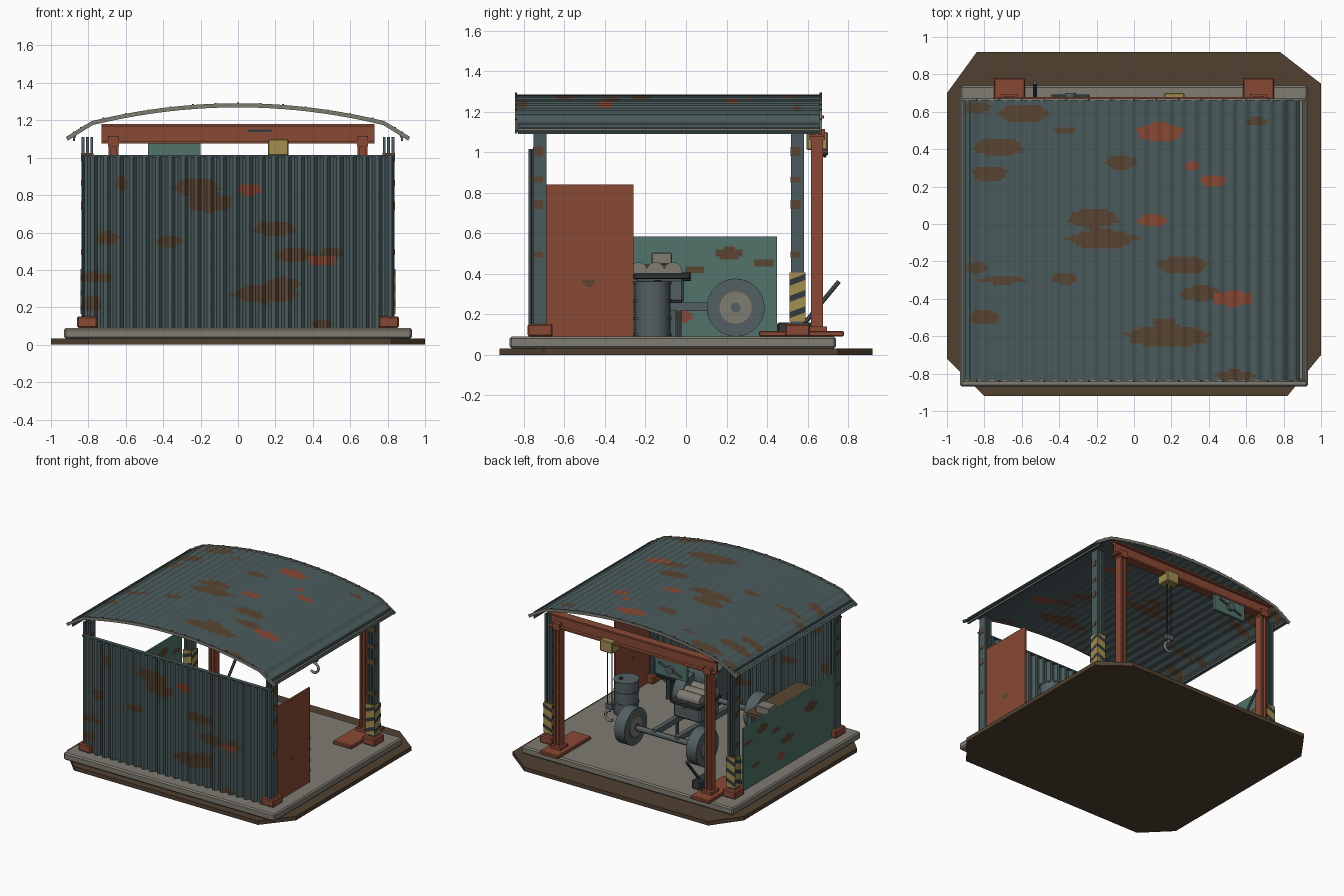
import bpy, bmesh, math
from mathutils import Vector

cube = bpy.data.objects.get("Cube")
if cube:
    bpy.data.objects.remove(cube, do_unlink=True)


def material(name, r, g, b):
    m = bpy.data.materials.new(name)
    m.use_nodes = True
    m.diffuse_color = (r, g, b, 1)
    m.node_tree.nodes["Principled BSDF"].inputs["Base Color"].default_value = (r, g, b, 1)
    return m


STEEL = material("teal steel", .07, .105, .107)
RUST = material("brown rust", .1, .06, .033)
RED = material("red oxide", .25, .066, .036)
CONCRETE = material("concrete", .21, .2, .165)
GREEN = material("faded green", .082, .175, .145)
YELLOW = material("hazard yellow", .37, .27, .08)
GREY = material("blue grey", .088, .115, .122)
DARK = material("dark iron", .035, .042, .045)
EARTH = material("earth", .083, .052, .03)


def finish(name, bm, *mats):
    me = bpy.data.meshes.new(name)
    bmesh.ops.recalc_face_normals(bm, faces=bm.faces)
    bm.to_mesh(me)
    bm.free()
    ob = bpy.data.objects.new(name, me)
    bpy.context.collection.objects.link(ob)
    for m in mats:
        me.materials.append(m)
    return ob


def box(name, mat, x, y, z, bevel=0):
    """Box from three (low, high) ranges."""
    bm = bmesh.new()
    bmesh.ops.create_cube(bm, size=1)
    for v in bm.verts:
        v.co = [(a + b) / 2 + c * (b - a) for c, (a, b) in zip(v.co, (x, y, z))]
    ob = finish(name, bm, mat)
    if bevel:
        mod = ob.modifiers.new("bevel", "BEVEL")
        mod.width, mod.segments = bevel, 1
    return ob


def rod(name, mat, a, b, r, sides=24):
    """Cylinder between two points."""
    a, b = Vector(a), Vector(b)
    bpy.ops.mesh.primitive_cylinder_add(vertices=sides, radius=r, depth=(b - a).length, location=(a + b) / 2)
    ob = bpy.context.object
    ob.name = name
    ob.rotation_euler = (b - a).to_track_quat("Z", "Y").to_euler()
    ob.data.materials.append(mat)
    bpy.ops.object.shade_smooth_by_angle()
    return ob


def sheet(name, nu, nv, place, thick, mats, patches=(), reds=(), axes=(0, 1)):
    """Grid sheet, with ragged oval patches in hundredths of a unit."""
    bm = bmesh.new()
    rows = [[bm.verts.new(place(i / nu, j / nv)) for i in range(nu + 1)] for j in range(nv + 1)]
    for low, high in zip(rows, rows[1:]):
        for i in range(nu):
            bm.faces.new((low[i], low[i + 1], high[i + 1], high[i]))
    for f in bm.faces:
        c = f.calc_center_median() * 100
        u, v = c[axes[0]], c[axes[1]]
        for k, group in enumerate((patches, reds), 1):
            for pu, pv, ru, rv in group:
                wobble = 1 + .2 * math.sin(v * 1.3 + pu)
                if ((u - pu) / ru) ** 2 * wobble + ((v - pv) / rv) ** 2 < 1:
                    f.material_index = k
    ob = finish(name, bm, *mats)
    mod = ob.modifiers.new("thickness", "SOLIDIFY")
    mod.thickness, mod.offset = thick, 0
    return ob


# Ground and slab
bm = bmesh.new()
outline = [(-.84, .92), (.78, .92), (1, .75), (1, -.7), (.82, -.92), (-.8, -.92), (-1, -.72), (-1, .7)]
face = bm.faces.new([bm.verts.new((x, y, 0)) for x, y in outline])
top = bmesh.ops.extrude_face_region(bm, geom=[face])["geom"]
bmesh.ops.translate(bm, vec=(0, 0, .032), verts=[v for v in top if isinstance(v, bmesh.types.BMVert)])
finish("ground_plate", bm, EARTH)
box("floor_slab", CONCRETE, (-.93, .93), (-.87, .74), (.032, .09), .01)


# Arched corrugated roof
def arch(x):
    return 1.283 - .1 * (x / .8) ** 2 - .36 * max(0, abs(x) - .78)


def roof_point(u, v):
    x = -.91 + 1.82 * u
    return x, -.835 + 1.5 * v, arch(x) - .006 + .005 * math.sin(u * 27 * math.tau)


roof_rust = [(-59, 59, 13, 5), (-72, 41, 13, 5), (-77, 27, 9, 4), (-84, 62, 7, 3), (-7, 33, 8, 4),
             (-22, 3, 13, 5), (-17, -8, 18, 5), (26, -22, 13, 5), (36, -37, 11, 4), (18, -60, 22, 6),
             (-37, -29, 7, 3), (-84, -23, 6, 3), (-70, -30, 12, 2), (-80, -50, 8, 4), (66, 55, 6, 2),
             (16, -52, 6, 2), (54, -81, 10, 3), (-37, 50, 6, 2)]
roof_red = [(14, 49, 12, 5), (42, 23, 7, 3), (10, 2, 8, 3), (53, -40, 11, 4), (31, 31, 4, 2)]
sheet("roof_sheet", 162, 100, roof_point, .008, (STEEL, RUST, RED), roof_rust, roof_red)
for name, y in (("front", -.845), ("back", .66)):
    sheet(name + "_roof_trim", 40, 1,
          lambda u, v: (-.915 + 1.83 * u, y + .012 * v, arch(-.915 + 1.83 * u) - .003),
          .022, (CONCRETE,))
    for i in range(15):
        x = -.84 + .12 * i
        box(name + "_roof_bolt", DARK, (x - .005, x + .005), (y, y + .012), (arch(x) + .005, arch(x) + .012))
for s in (-1, 1):
    x = sorted((s * .865, s * .9))
    box("eave_rail", CONCRETE, x, (-.83, .66), (1.108, 1.118))
    x = sorted((s * .872, s * .882))
    box("eave_web", STEEL, x, (-.83, .66), (1.09, 1.14))


# Corrugated front wall
def wall_point(u, v):
    wave = max(-1, min(1, 2 * math.sin(u * 24 * math.tau)))
    return -.83 + 1.66 * u, -.763 + .011 * wave, .09 + .92 * v


wall_rust = [(-22, 84, 12, 5), (-15, 76, 12, 5), (-37, 55, 7, 3), (-77, 36, 10, 3), (-70, 57, 6, 4),
             (20, 62, 11, 4), (14, 27, 17, 5), (24, 32, 9, 4), (30, 48, 10, 4), (50, 49, 6, 3),
             (-62, 86, 3, 4), (-78, 22, 5, 4), (45, 11, 6, 2)]
sheet("front_wall", 192, 60, wall_point, .006, (STEEL, RUST, RED), wall_rust,
      [(6, 83, 7, 3), (45, 45, 8, 3)], (0, 2))
box("front_wall_cap", STEEL, (-.83, .83), (-.778, -.748), (1.005, 1.015))

# Side panels
sheet("green_side_panel", 60, 30, lambda u, v: (-.815, -.69 + 1.14 * u, .09 + .495 * v), .014,
      (GREEN, RUST, RED), [(21, 50, 7, 3), (38, 45, 5, 2), (4, 42, 5, 2), (-10, 30, 8, 3), (30, 24, 5, 2),
                           (-40, 44, 8, 4)], [(-2, 19, 5, 3)], (1, 2))
sheet("red_side_panel", 30, 40, lambda u, v: (.81, -.73 + .47 * u, .09 + .75 * v), .014,
      (RED, RUST), [(-48, 36, 3, 2)], (), (1, 2))

# Corner posts, footings, hazard sleeves
for s in (-1, 1):
    for place, y in (("front", -.72), ("back", .55)):
        x = s * .805
        box(place + "_post_web", STEEL, (x - .008, x + .008), (y - .03, y + .03), (.09, 1.11))
        for e in (-.024, .024):
            box(place + "_post_flange", STEEL, (x + e - .007, x + e + .007), (y - .032, y + .032), (.09, 1.11))
        box(place + "_footing", RED, (x - .055, x + .055), (y - .062, y + .062), (.09, .152), .008)
        for i, z in enumerate((.48, .72, .85, .98)):
            box(place + "_post_rust", RUST, (x - .0335, x + .0335), (y - .034, y + .015), (z, z + .03 + .015 * (i % 2)))
    sleeve_x = (s * .805 - .038, s * .805 + .038)
    box("hazard_sleeve", YELLOW, sleeve_x, (.51, .59), (.165, .405))
    # diagonal stripe plates on the sleeve
    for z in (.18, .26, .34):
        for side in (-1, 1):
            bm = bmesh.new()
            x = s * .805 + side * .039
            bm.faces.new([bm.verts.new(p) for p in
                          ((x, .51, z), (x, .59, z + .03), (x, .59, z + .06), (x, .51, z + .03))])
            finish("hazard_stripe", bm, DARK)
            bm = bmesh.new()
            y = .55 + side * .041
            a, b = sleeve_x
            bm.faces.new([bm.verts.new(p) for p in
                          ((a, y, z), (b, y, z + .03), (b, y, z + .06), (a, y, z + .03))])
            finish("hazard_stripe", bm, DARK)

# Lifting gantry
for s in (-1, 1):
    x = s * .665
    box("gantry_post_web", RED, (x - .02, x + .02), (.635, .657), (.1, 1.1))
    for e in (-.02, .02):
        box("gantry_post_flange", RED, (x + e - .007, x + e + .007), (.616, .676), (.1, 1.1))
    box("gantry_cap", RED, (x - .03, x + .03), (.61, .685), (1.06, 1.115))
    box("gantry_foot", RED, (x - .083, x + .083), (.36, .78), (.09, .118), .006)
    box("gantry_socket", RED, (x - .045, x + .045), (.6, .695), (.118, .14))
for low, high, a, b in ((1.075, 1.088, .612, .68), (1.088, 1.167, .638, .654), (1.167, 1.18, .612, .68)):
    box("gantry_beam", RED, (-.73, .73), (a, b), (low, high))
box("beam_plate", DARK, (.05, .18), (.633, .637), (1.137, 1.152))

# Hoist, chains and hook
box("hoist_trolley", YELLOW, (.16, .27), (.595, .7), (1.01, 1.1), .006)
for x in (.195, .235):
    rod("hoist_chain", DARK, (x, .65, .56), (x, .65, 1.02), .004, 8)
box("hook_block", GREY, (.185, .245), (.635, .665), (.545, .585))
curve = bpy.data.curves.new("hook", "CURVE")
curve.dimensions, curve.bevel_depth = "3D", .01
spline = curve.splines.new("POLY")
spline.points.add(14)
for i, p in enumerate(spline.points):
    a = math.pi / 2 - max(0, i - 1) * .3
    p.co = (.215 + .038 * math.cos(a), .65, .49 + .038 * math.sin(a) + (.03 if i == 0 else 0), 1)
hook = bpy.data.objects.new("hook", curve)
bpy.context.collection.objects.link(hook)
curve.materials.append(CONCRETE)

# Green sign plate hung from the beam
box("sign_plate", GREEN, (-.48, -.2), (.655, .675), (.95, 1.075))
rod("sign_bar", GREY, (-.44, .685, .98), (-.24, .685, 1.05), .008, 8)
rod("sign_wheel", GREY, (-.34, .675, 1.015), (-.34, .7, 1.015), .03)

# Wheeled chassis
for y in (.245, -.48):
    rod("axle", GREY, (-.32, y, .225), (.32, y, .225), .022, 12)
    for s in (-1, 1):
        rod("tyre", GREY, (s * .27, y, .233), (s * .36, y, .233), .143, 32)
        rod("wheel_hub", CONCRETE, (s * .262, y, .233), (s * .367, y, .233), .08)
        rod("hub_cap", GREY, (s * .255, y, .233), (s * .373, y, .233), .025, 12)
for s in (-1, 1):
    box("chassis_rail", GREY, (s * .1 - .018, s * .1 + .018), (-.55, .26), (.215, .258))
    rod("chassis_stand", GREY, (s * .1, -.035, .09), (s * .1, -.035, .22), .013, 10)
# Engine with lying cylinders
box("engine_block", GREY, (-.12, .12), (-.25, -.01), (.258, .375), .012)
box("engine_deck", DARK, (-.13, .13), (-.26, .02), (.375, .4), .005)
for y in (-.235, -.15, -.065):
    rod("engine_cylinder", CONCRETE, (-.1, y, .412), (.1, y, .412), .045, 20)
rod("engine_crank", DARK, (0, -.02, .385), (0, .025, .385), .02, 12)

# Barrel and tank
rod("barrel", GREY, (.64, -.165, .09), (.64, -.165, .36), .088, 28)
for z in (.1, .18, .27, .355):
    rod("barrel_hoop", GREY, (.64, -.165, z - .006), (.64, -.165, z + .006), .093, 28)
rod("barrel_bung", DARK, (.67, -.14, .36), (.67, -.14, .37), .016, 10)
rod("tank", STEEL, (.08, -.6, .33), (.62, -.6, .33), .115, 28)
for x in (.18, .52):
    box("tank_cradle", DARK, (x - .02, x + .02), (-.68, -.52), (.09, .26))

# Workbench along the left wall
box("bench_top", RUST, (-.79, -.5), (-.68, -.04), (.415, .445))
for x in (-.77, -.52):
    for y in (-.66, -.07):
        box("bench_leg", STEEL, (x - .018, x + .018), (y - .018, y + .018), (.09, .415))
box("bench_box", CONCRETE, (-.68, -.56), (-.17, -.07), (.445, .505), .005)

# Floor jack with raised handle
box("jack_body", DARK, (-.57, -.49), (.45, .63), (.09, .16), .008)
rod("jack_handle", GREY, (-.53, .58, .15), (-.53, .755, .362), .011, 10)
